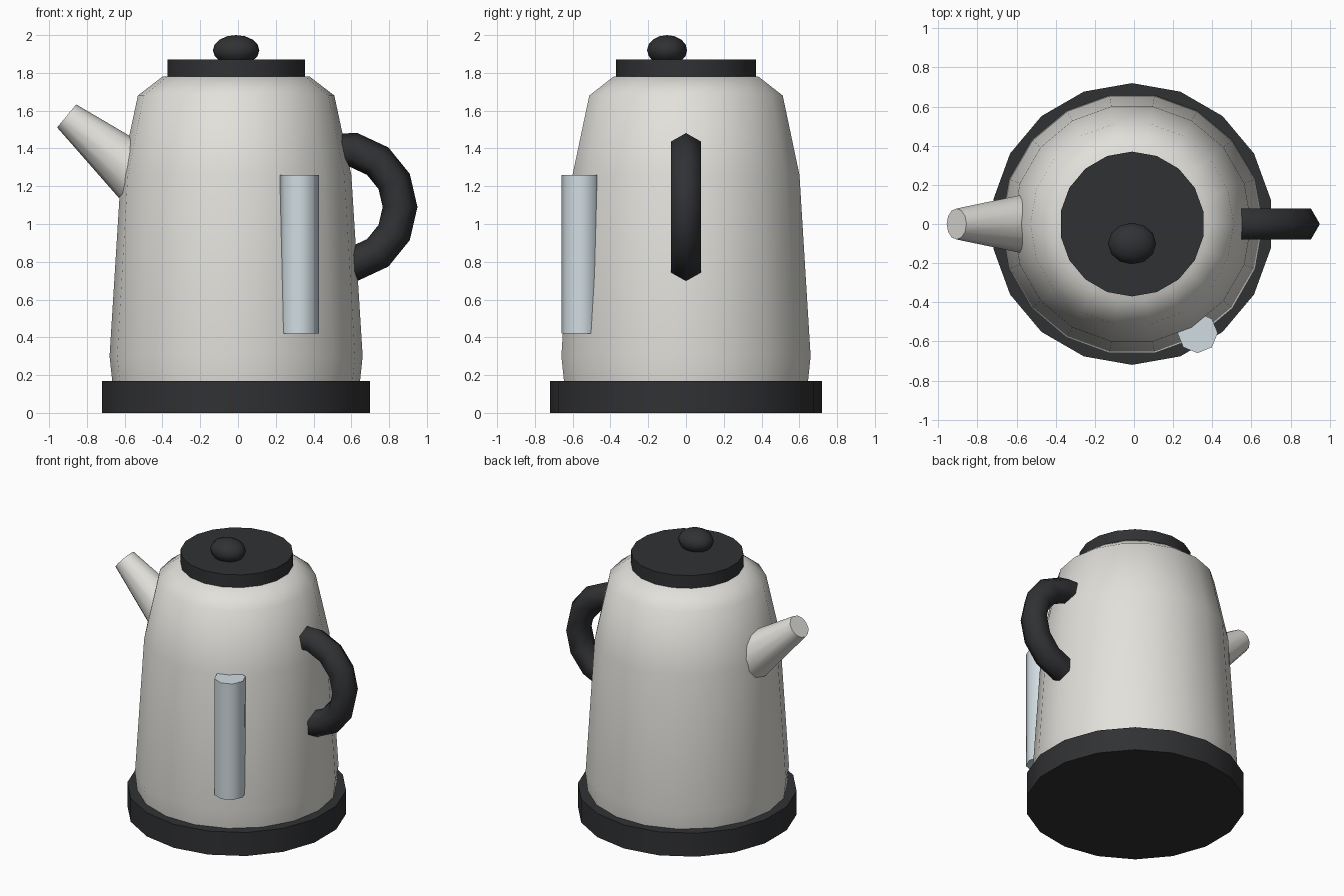
import bpy, bmesh
from math import sin, cos, pi, radians
from mathutils import Vector

if "Cube" in bpy.data.objects:
    bpy.data.objects.remove(bpy.data.objects["Cube"])

CX = -0.01  # axis of the vessel


def material(name, rgb):
    m = bpy.data.materials.new(name)
    m.diffuse_color = (*rgb, 1)
    m.use_nodes = True
    m.node_tree.nodes["Principled BSDF"].inputs["Base Color"].default_value = m.diffuse_color
    return m


STEEL = material("warm_grey_steel", (0.76, 0.75, 0.71))
BLACK = material("black_plastic", (0.03, 0.031, 0.034))
GLASS = material("pale_blue_window", (0.64, 0.72, 0.76))


def loft(name, rings, mat, angle=50):
    """Skin a list of point rings, cap both ends and shade."""
    bm = bmesh.new()
    loops = [[bm.verts.new(p) for p in ring] for ring in rings]
    n = len(loops[0])
    for a, b in zip(loops, loops[1:]):
        for i in range(n):
            j = (i + 1) % n
            bm.faces.new((a[i], a[j], b[j], b[i]))
    bm.faces.new(loops[0][::-1])
    bm.faces.new(loops[-1])
    bmesh.ops.recalc_face_normals(bm, faces=bm.faces)
    mesh = bpy.data.meshes.new(name)
    bm.to_mesh(mesh)
    bm.free()
    mesh.materials.append(mat)
    ob = bpy.data.objects.new(name, mesh)
    bpy.context.collection.objects.link(ob)
    bpy.ops.object.select_all(action='DESELECT')
    ob.select_set(True)
    bpy.context.view_layer.objects.active = ob
    bpy.ops.object.shade_smooth_by_angle(angle=radians(angle))
    return ob


def ring(center, u, v, r, n, start=0.0):
    c, u, v = Vector(center), Vector(u), Vector(v)
    return [c + r * (cos(start + 2 * pi * i / n) * u + sin(start + 2 * pi * i / n) * v)
            for i in range(n)]


def lathe(name, profile, mat, n=18, start=0.0, center=(CX, 0), angle=50):
    return loft(name, [ring((*center, z), (1, 0, 0), (0, 1, 0), r, n, start)
                       for r, z in profile], mat, angle)


# Base and body
lathe("base", [(0.72, 0), (0.72, 0.17)], BLACK, start=pi / 2)
lathe("body", [(0.655, 0.16), (0.67, 0.30), (0.61, 1.26), (0.52, 1.68), (0.39, 1.78)], STEEL)

# Lid
lathe("lid", [(0.37, 1.775), (0.37, 1.872)], BLACK, start=pi / 2)

# Lid knob, a squashed ball set toward the front
bpy.ops.mesh.primitive_uv_sphere_add(segments=12, ring_count=8, radius=1, location=(CX, -0.10, 1.92))
knob = bpy.context.object
knob.name = "lid_knob"
knob.scale = (0.123, 0.106, 0.08)
knob.data.materials.append(BLACK)
bpy.ops.object.shade_smooth()

# Spout, a tapered tube leaning out of the body
tip, root = Vector((-0.907, 0, 1.572)), Vector((-0.53, 0, 1.26))
axis = (root - tip).normalized()
side = Vector((0, 1, 0))
up = axis.cross(side)
loft("spout", [ring(root, side, up, 0.158, 12), ring(tip, side, up, 0.079, 12)], STEEL)

# Handle, a hexagonal tube bent along an arc
rings = []
for k in range(-4, 5):
    a = radians(26 * k)
    out = Vector((cos(a), 0, sin(a)))
    rings.append(ring(Vector((0.55, 0, 1.09)) + 0.308 * out, out, (0, 1, 0), 0.092, 6))
loft("handle", rings, BLACK, 65)

# Water level window
lathe("water_window", [(0.103, 0.42), (0.103, 1.26)], GLASS, n=8, center=(0.325, -0.557))
